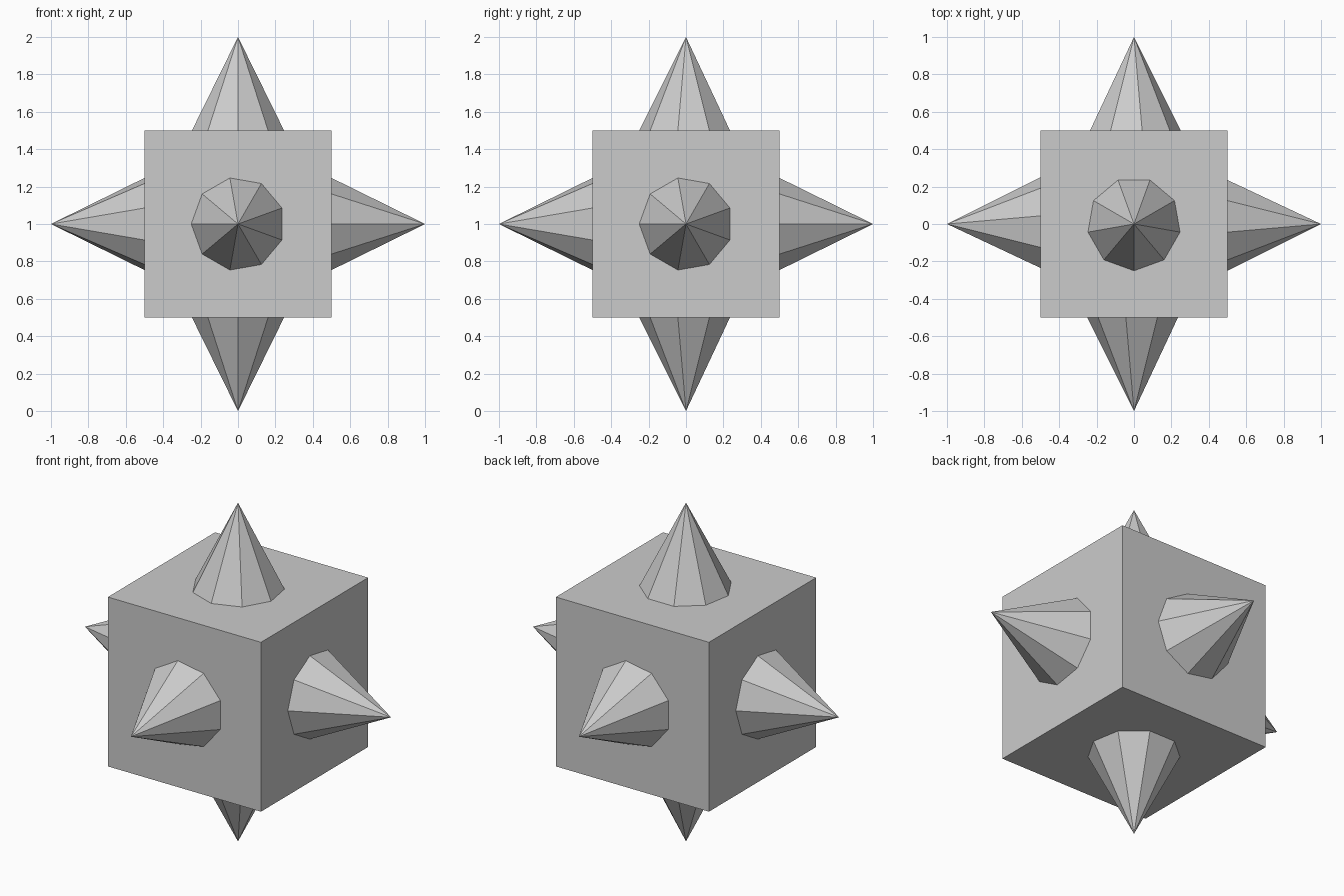
import bpy
from math import pi
from mathutils import Matrix, Vector

if "Cube" in bpy.data.objects:
    bpy.data.objects.remove(bpy.data.objects["Cube"])

CENTRE = Vector((0, 0, 1))


def add_spike(name, direction, first_corner):
    """Nine-sided spike on a cube face, with one base corner towards first_corner."""
    z = Vector(direction)
    x = Vector(first_corner)
    bpy.ops.mesh.primitive_cone_add(vertices=9, radius1=0.25, radius2=0, depth=0.5,
                                    end_fill_type='NOTHING')
    spike = bpy.context.object
    spike.name = name
    mesh = spike.data
    # primitive cones start their base ring at +y; turn that corner to +x
    mesh.transform(Matrix.Translation((0, 0, 0.75)) @ Matrix.Rotation(-pi / 2, 4, 'Z'))
    # aim the spike outwards
    basis = Matrix((x, z.cross(x), z)).transposed().to_4x4()
    spike.matrix_world = Matrix.Translation(CENTRE) @ basis


# central block
bpy.ops.mesh.primitive_cube_add(size=1, location=CENTRE)
bpy.context.object.name = "block"

# one spike per face
add_spike("front_spike", (0, -1, 0), (-1, 0, 0))
add_spike("right_spike", (1, 0, 0), (0, -1, 0))
add_spike("back_spike", (0, 1, 0), (1, 0, 0))
add_spike("left_spike", (-1, 0, 0), (0, 1, 0))
add_spike("top_spike", (0, 0, 1), (0, -1, 0))
add_spike("bottom_spike", (0, 0, -1), (0, -1, 0))
